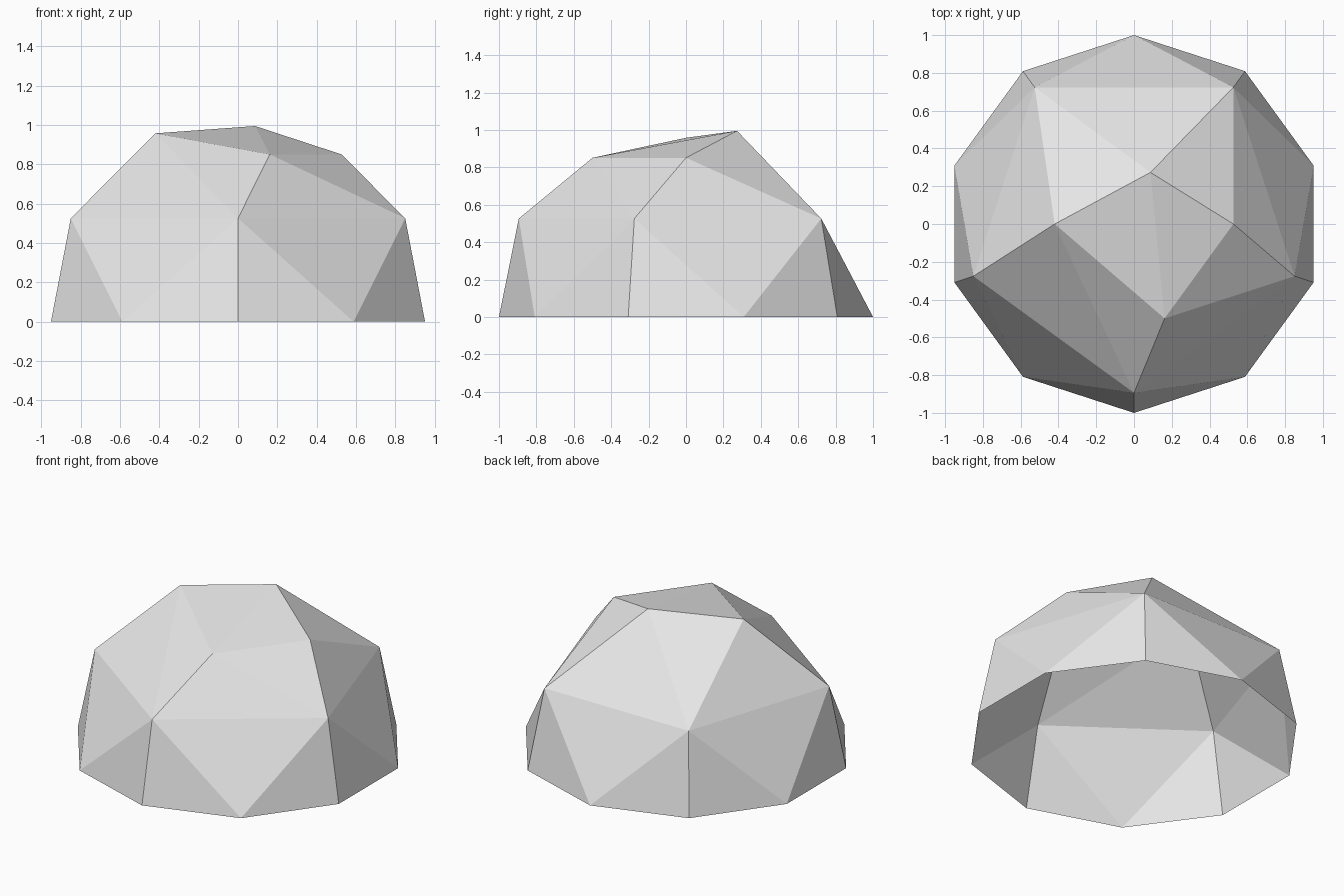
import bpy, bmesh
from math import cos, sin, radians

cube = bpy.data.objects.get("Cube")
if cube:
    bpy.data.objects.remove(cube, do_unlink=True)

# Plain grey shell material
grey = bpy.data.materials.new("light_grey")
grey.use_nodes = True
colour = (0.8, 0.8, 0.8, 1)
grey.diffuse_color = colour
grey.node_tree.nodes["Principled BSDF"].inputs["Base Color"].default_value = colour

bm = bmesh.new()


def ring(count, radius, z):
    """Evenly spaced vertices, starting at the front and going to +x."""
    angles = [radians(-90 + 360 * i / count) for i in range(count)]
    return [bm.verts.new((radius * cos(a), radius * sin(a), z)) for a in angles]


# Ten-sided rim and five-sided shoulder ring
rim = ring(10, 1, 0)
shoulder = ring(5, 0.894, 0.526)

# Irregular crown
front = bm.verts.new((0.162, -0.5, 0.851))
side = bm.verts.new((0.526, 0, 0.851))
peak = bm.verts.new((0.087, 0.273, 0.995))
left = bm.verts.new((-0.42, 0, 0.958))

# Lower wall: three triangles for each fifth of the dome
for i in range(5):
    s, s_next = shoulder[i], shoulder[(i + 1) % 5]
    r0, r1, r2 = (rim[(2 * i + k) % 10] for k in range(3))
    for tri in ((r0, r1, s), (r1, s_next, s), (r1, r2, s_next)):
        bm.faces.new(tri)

# Upper wall: join the shoulder ring to the crown
s0, s1, s2, s3, s4 = shoulder
for tri in ((s0, s1, front), (s1, side, front), (s1, s2, side),
            (s2, peak, side), (s2, s3, peak), (s3, left, peak),
            (s3, s4, left), (s4, s0, left), (s0, front, left)):
    bm.faces.new(tri)

# Crown cap
bm.faces.new((front, side, peak))
bm.faces.new((front, peak, left))

# Open-bottomed, flat-shaded dome
mesh = bpy.data.meshes.new("dome_shell")
bm.to_mesh(mesh)
bm.free()
mesh.materials.append(grey)
dome = bpy.data.objects.new("dome_shell", mesh)
bpy.context.collection.objects.link(dome)
